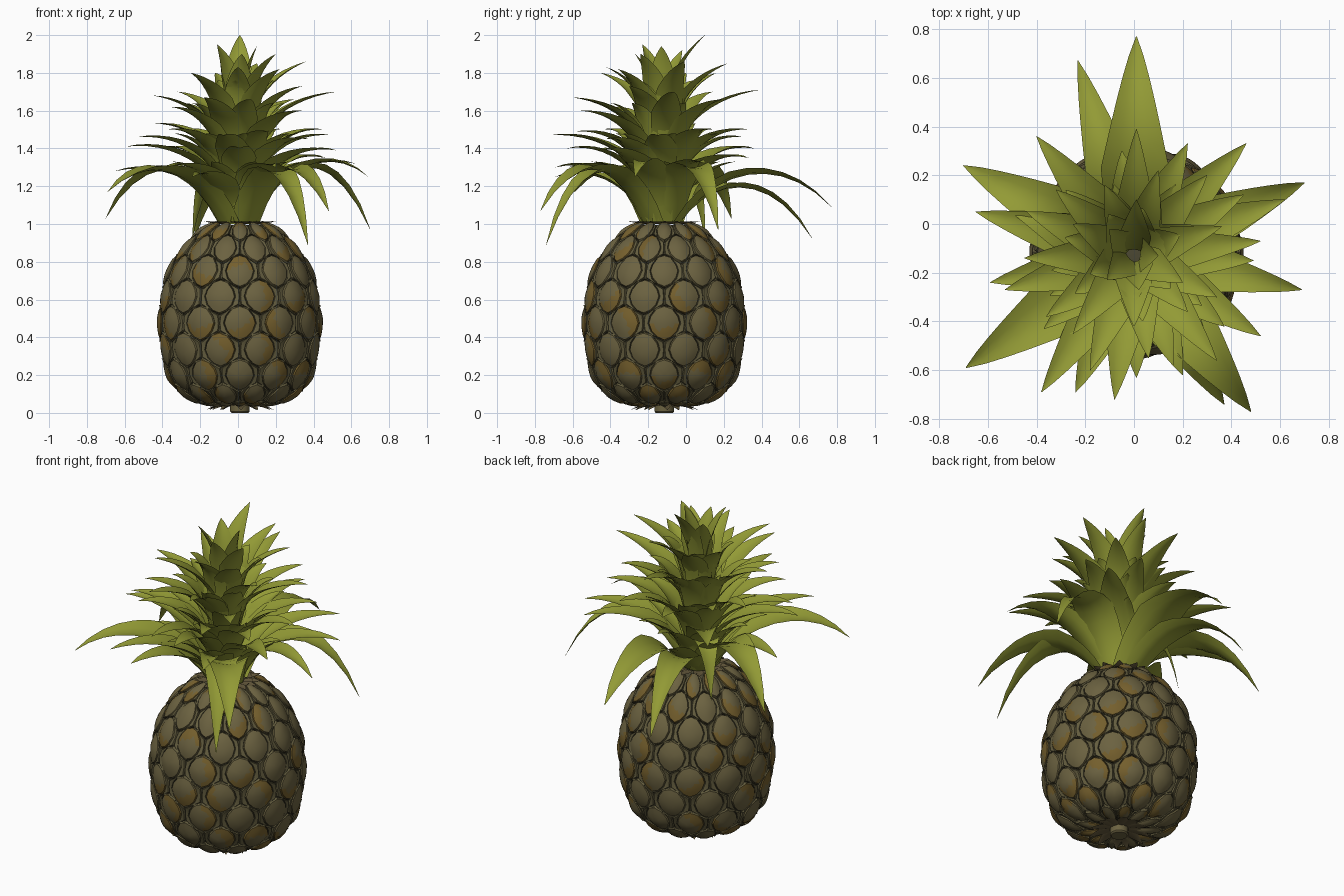
import bpy, math, random
from mathutils import Vector

if "Cube" in bpy.data.objects:
    bpy.data.objects.remove(bpy.data.objects["Cube"])

random.seed(4)
CX, CY = 0.01, -0.115          # fruit axis
TAU = 2 * math.pi


def mat(name, r, g, b):
    m = bpy.data.materials.new(name)
    m.diffuse_color = (r, g, b, 1)
    m.use_nodes = True
    m.node_tree.nodes["Principled BSDF"].inputs["Base Color"].default_value = m.diffuse_color
    return m


SKIN = mat("olive brown skin", 0.148, 0.122, 0.052)
RIM = mat("dull olive rim", 0.130, 0.112, 0.050)
GROOVE = mat("dark groove", 0.072, 0.065, 0.033)
GOLD = mat("golden brown", 0.175, 0.114, 0.026)
LEAF = mat("leaf green", 0.290, 0.325, 0.036)
BRACT = mat("dry bract", 0.130, 0.100, 0.045)


def build(name, verts, faces, mats, idx=None, angle=40):
    me = bpy.data.meshes.new(name)
    me.from_pydata([tuple(v) for v in verts], [], faces)
    for m in mats:
        me.materials.append(m)
    if idx:
        for p, i in zip(me.polygons, idx):
            p.material_index = i
    ob = bpy.data.objects.new(name, me)
    bpy.context.collection.objects.link(ob)
    bpy.ops.object.select_all(action='DESELECT')
    ob.select_set(True)
    bpy.context.view_layer.objects.active = ob
    bpy.ops.object.shade_smooth_by_angle(angle=math.radians(angle))
    return ob


def lathe(name, prof, n, m):
    vs = [(CX + r * math.cos(TAU * k / n), CY + r * math.sin(TAU * k / n), z)
          for r, z in prof for k in range(n)]
    fs = [(i * n + k, i * n + (k + 1) % n, (i + 1) * n + (k + 1) % n, (i + 1) * n + k)
          for i in range(len(prof) - 1) for k in range(n)]
    fs += [tuple(range(n))[::-1], tuple((len(prof) - 1) * n + k for k in range(n))]
    return build(name, vs, fs, [m])


# fruit outline (radius, height), and lookup by arc length
PROF = [(0.06, 0.062), (0.16, 0.060), (0.240, 0.072), (0.310, 0.115), (0.364, 0.19),
        (0.395, 0.29), (0.411, 0.40), (0.414, 0.50), (0.405, 0.61), (0.382, 0.71),
        (0.342, 0.80), (0.280, 0.885), (0.205, 0.955), (0.130, 0.995)]
ARC = [0.0]
for a, b in zip(PROF, PROF[1:]):
    ARC.append(ARC[-1] + math.dist(a, b))


def outline(s):
    s = min(max(s, 0), ARC[-1])
    i = max(k for k in range(len(ARC) - 1) if ARC[k] <= s)
    t = (s - ARC[i]) / (ARC[i + 1] - ARC[i])
    a, b = Vector(PROF[i]), Vector(PROF[i + 1])
    n = Vector((b.y - a.y, a.x - b.x)).normalized()
    return a.lerp(b, t), n


lathe("fruit_body", PROF, 48, GROOVE)

# rows of raised eyes, twelve round each row
COLS, STEP = 12, 0.140
s0 = next(ARC[i] + (0.475 - PROF[i][1]) / (PROF[i + 1][1] - PROF[i][1]) * (ARC[i + 1] - ARC[i])
          for i in range(2, 13) if PROF[i][1] <= 0.475 < PROF[i + 1][1])
CELL = [(0, -0.70), (0.25, -0.50), (0.48, -0.29), (0.50, 0), (0.48, 0.29), (0.25, 0.50),
        (0, 0.70), (-0.25, 0.50), (-0.48, 0.29), (-0.50, 0), (-0.48, -0.29), (-0.25, -0.50)]
PAD = [(0, -0.64), (0.17, -0.53), (0.31, -0.30), (0.38, 0), (0.33, 0.26), (0.19, 0.55),
       (0, 0.65), (-0.19, 0.55), (-0.33, 0.26), (-0.38, 0), (-0.31, -0.30), (-0.17, -0.53)]
# outline, scale, height, colour slot of the band that follows
RINGS = [(CELL, 0.995, 0.003, 1), (CELL, 0.96, 0.012, 1), (PAD, 1.05, 0.010, 2), (PAD, 1.01, 0.003, 0),
         (PAD, 0.96, 0.014, 0), (PAD, 0.65, 0.021, 0), (PAD, 0.30, 0.025, 0)]
verts, faces, idx = [], [], []
N = len(CELL)


def skin_point(u, s, h):
    p, n = outline(s)
    r = p.x + n.x * h
    return Vector((CX + r * math.cos(u), CY + r * math.sin(u), p.y + n.y * h))


for row in range(-4, 5):
    s = s0 + row * STEP
    for c in range(COLS):
        u0 = -math.pi / 2 + (c + 0.5 * (row % 2)) * TAU / COLS
        base = len(verts)
        tilt = random.random() * TAU          # golden side of this eye
        golden = random.random() < 0.6
        for ri, (shape, k, h, tone) in enumerate(RINGS):
            for x, y in shape:
                lip = 0.03 * max(0, abs(y) - 0.45) if ri == 1 else 0
                verts.append(skin_point(u0 + x * k * TAU / COLS, s + y * k * STEP, h + lip))
        verts.append(skin_point(u0, s, 0.026))
        for i in range(len(RINGS) - 1):
            for j in range(N):
                a, b = base + i * N + j, base + i * N + (j + 1) % N
                faces.append((a, b, b + N, a + N))
                on_side = math.cos(j / N * TAU - tilt) > (0.0, 0.6)[i == 5]
                idx.append(3 if golden and on_side and i in (3, 4, 5) else RINGS[i][3])
        last = base + (len(RINGS) - 1) * N
        for j in range(N):
            faces.append((last + j, last + (j + 1) % N, last + N))
            idx.append(0)
build("fruit_eyes", verts, faces, [SKIN, RIM, GROOVE, GOLD], idx, 30)


# leaf blades: a curved, cupped, sharply pointed strip along a Bezier path
def leaf(vs, fs, p, width, cup=0.15, nl=10, nw=4):
    d = Vector((p[3].x - p[0].x, p[3].y - p[0].y, 0)).normalized()
    side = Vector((0, 0, 1)).cross(d)
    base = len(vs)
    for i in range(nl + 1):
        t = i / nl
        q = 1 - t
        c = q**3 * p[0] + 3 * q*q*t * p[1] + 3 * q*t*t * p[2] + t**3 * p[3]
        tan = q*q * (p[1] - p[0]) + 2*q*t * (p[2] - p[1]) + t*t * (p[3] - p[2])
        nrm = tan.normalized().cross(side)
        f = 0.75 + 0.25 * t / 0.4 if t < 0.4 else (max(q, 0.003) / 0.6)**0.85
        w = 0.5 * width * f
        for j in range(nw + 1):
            x = 2 * j / nw - 1
            vs.append(c + side * x * w + nrm * (x * x * w * cup * 2))
    for i in range(nl):
        for j in range(nw):
            a = base + i * (nw + 1) + j
            fs.append((a, a + nw + 1, a + nw + 2, a + 1))


def crown_leaf(vs, fs, tip, zb, rb, peak, width):
    axis = Vector((0, -0.125, 0))
    tip = Vector(tip)
    d = Vector((tip.x - axis.x, tip.y - axis.y, 0))
    R = d.length
    d.normalize()
    p0 = axis + d * rb + Vector((0, 0, zb))
    p1 = axis + d * (rb + 0.22 * (R - rb)) + Vector((0, 0, zb + 0.75 * (peak - zb)))
    p2 = axis + d * (rb + 0.65 * (R - rb)) + Vector((0, 0, peak))
    leaf(vs, fs, [p0, p1, p2, tip], width)


# long drooping outer leaves: tip, arch height, width
OUTER = [((0.01, 0.77, 1.09), 1.38, 0.28), ((-0.23, 0.67, 0.92), 1.31, 0.21),
         ((-0.70, 0.24, 1.03), 1.42, 0.25), ((0.70, 0.17, 0.97), 1.46, 0.23),
         ((0.69, -0.27, 1.25), 1.42, 0.19), ((0.48, -0.77, 1.07), 1.42, 0.26),
         ((0.37, -0.74, 0.89), 1.44, 0.23), ((-0.69, -0.59, 1.17), 1.38, 0.28),
         ((-0.24, 0.10, 0.93), 1.36, 0.17)]
vs, fs = [], []
for tip, peak, w in OUTER:
    crown_leaf(vs, fs, tip, 1.0, 0.09, peak, w)
build("outer_leaves", vs, fs, [LEAF])

# upper tiers: leaf tips
TIERS = {
    "lower_leaves": [(-0.65, 0.05, 1.28), (-0.24, -0.69, 1.25), (-0.38, -0.69, 1.30), (0.46, 0.33, 1.35),
                     (0.62, 0.10, 1.32), (0.52, -0.46, 1.39), (-0.40, 0.36, 1.40), (-0.59, -0.24, 1.41),
                     (0.01, -0.63, 1.40), (0.20, -0.62, 1.30)],
    "middle_leaves": [(-0.08, -0.72, 1.47), (0.16, -0.58, 1.49), (0.49, -0.15, 1.47), (0.45, 0.12, 1.50),
                      (-0.53, -0.27, 1.46), (0.22, 0.33, 1.50), (-0.37, -0.43, 1.50), (-0.28, 0.14, 1.50),
                      (0.37, -0.42, 1.45), (-0.05, 0.30, 1.46), (-0.44, 0.05, 1.53)],
    "upper_leaves": [(0.52, -0.07, 1.70), (0.01, 0.39, 1.71), (-0.45, -0.14, 1.68), (0.34, -0.56, 1.60),
                     (-0.18, -0.60, 1.67), (0.06, -0.55, 1.66), (-0.32, 0.14, 1.70), (0.30, 0.20, 1.66),
                     (-0.36, -0.38, 1.62), (0.34, -0.30, 1.73)],
    "high_leaves": [(-0.25, -0.45, 1.80), (0.36, -0.01, 1.86), (0.10, 0.22, 1.85), (-0.25, 0.0, 1.80),
                    (0.22, -0.36, 1.82), (0.0, -0.42, 1.83), (-0.12, 0.16, 1.80)],
    "top_leaves": [(-0.11, -0.23, 1.95), (0.10, -0.13, 1.94), (-0.10, -0.02, 1.92), (0.20, -0.24, 1.90),
                   (0.02, -0.27, 1.90), (0.01, 0.10, 2.00)]}
for name, tips in TIERS.items():
    vs, fs = [], []
    for tip in tips:
        k = (tip[2] - 1.25) / 0.7            # 0 at the lowest tier, 1 at the top
        crown_leaf(vs, fs, tip, 1.03 + 0.51 * k, 0.09 - 0.065 * k, tip[2] + 0.05 - 0.12 * k, 0.20 - 0.06 * k)
    build(name, vs, fs, [LEAF])

# short inner leaves closing the gaps: count, radius, tip height, base height
vs, fs = [], []
for n, R, zt, zb in ((9, 0.36, 1.33, 1.02), (8, 0.33, 1.48, 1.15), (7, 0.27, 1.64, 1.28), (6, 0.21, 1.76, 1.42)):
    for i in range(n):
        a = TAU * (i + random.random() * 0.5) / n
        r = R * random.uniform(0.9, 1.1)
        crown_leaf(vs, fs, (r * math.cos(a), -0.125 + r * math.sin(a), zt), zb, 0.07, zt - 0.02, 0.16)
build("inner_leaves", vs, fs, [LEAF])


# small dry bracts under the crown and around the stem
def bracts(name, n, r0, r1, z0, z1, width, m):
    vs, fs = [], []
    for i in range(n):
        a = TAU * (i + random.uniform(-0.2, 0.2)) / n
        d = Vector((math.cos(a), math.sin(a), 0))
        pts = [Vector((CX, CY, z0 + (z1 - z0) * t)) + d * (r0 + (r1 - r0) * f)
               for t, f in ((0, 0), (0.1, 0.4), (0.4, 0.75), (1, 1))]
        leaf(vs, fs, pts, width, 0.15, 5, 2)
    build(name, vs, fs, [m])


bracts("crown_bracts", 14, 0.09, 0.19, 1.0, 1.015, 0.06, BRACT)
bracts("stem_bracts", 12, 0.05, 0.18, 0.04, 0.015, 0.06, BRACT)
lathe("stem", [(0.045, 0.0), (0.052, 0.008), (0.052, 0.065)], 12, SKIN)
